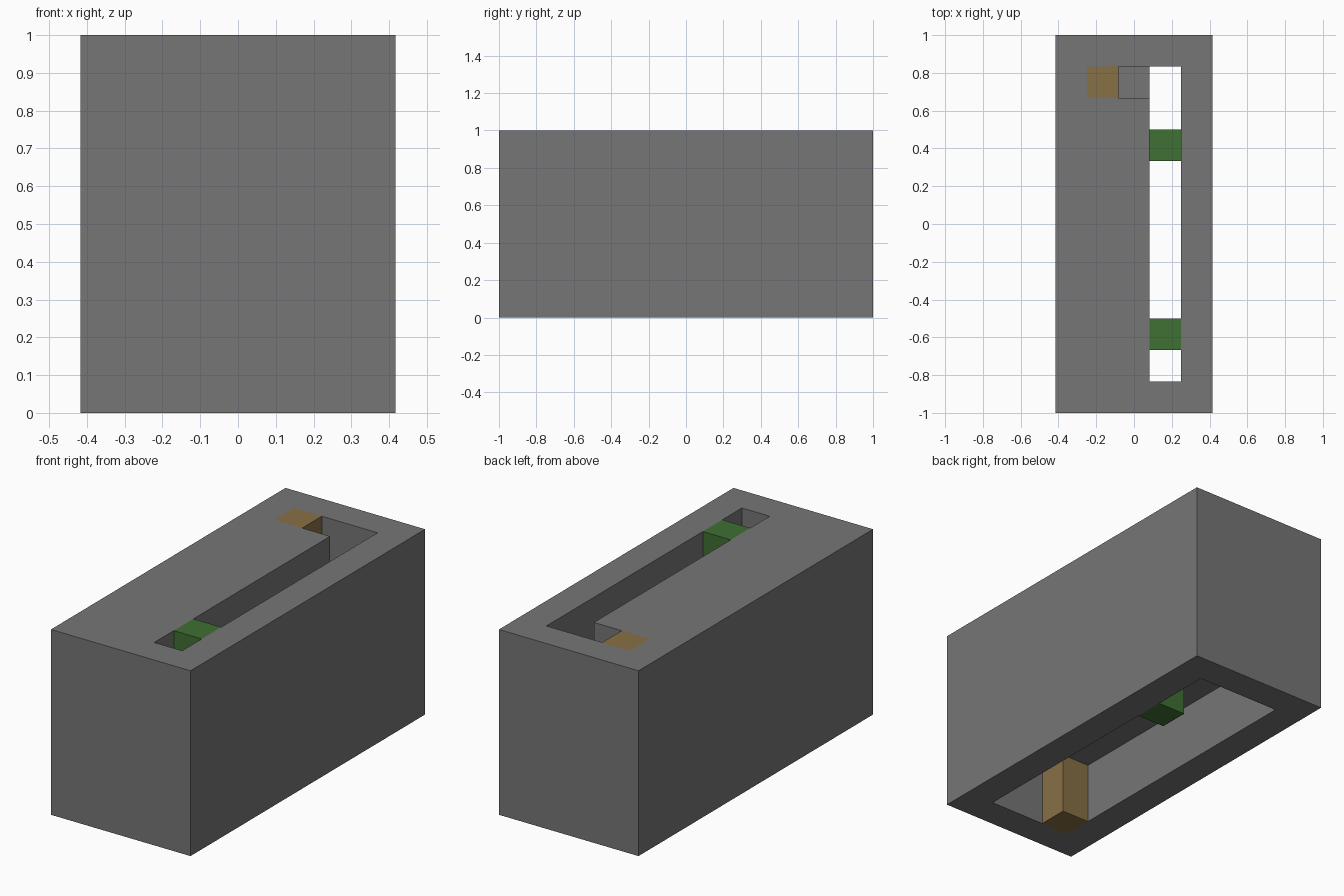
import bpy
import bmesh
from mathutils import Vector

U = 1 / 6  # one grid cell; the block is 5 x 12 x 6 cells

old = bpy.data.objects.get("Cube")
if old:
    bpy.data.objects.remove(old, do_unlink=True)


def material(name, rgb):
    mat = bpy.data.materials.new(name)
    mat.use_nodes = True
    mat.diffuse_color = (*rgb, 1)
    bsdf = next(n for n in mat.node_tree.nodes if n.type == 'BSDF_PRINCIPLED')
    bsdf.inputs["Base Color"].default_value = (*rgb, 1)
    bsdf.inputs["Roughness"].default_value = 0.9
    return mat


def box(name, low, high, mat=None):
    """Box between two corners given in cells."""
    low, high = Vector(low) * U, Vector(high) * U
    bm = bmesh.new()
    bmesh.ops.create_cube(bm, size=1)
    bmesh.ops.scale(bm, vec=high - low, verts=bm.verts)
    bmesh.ops.translate(bm, vec=(low + high) / 2, verts=bm.verts)
    mesh = bpy.data.meshes.new(name)
    bm.to_mesh(mesh)
    bm.free()
    if mat:
        mesh.materials.append(mat)
    obj = bpy.data.objects.new(name, mesh)
    bpy.context.scene.collection.objects.link(obj)
    return obj


def carve(target, name, low, high):
    """Cut a box-shaped hollow out of the target."""
    cutter = box(name, low, high)
    cutter.hide_render = True
    cutter.hide_set(True)
    mod = target.modifiers.new(name, 'BOOLEAN')
    mod.operation = 'DIFFERENCE'
    mod.solver = 'EXACT'
    mod.object = cutter
    bpy.context.view_layer.update()
    carved = bpy.data.meshes.new_from_object(
        target.evaluated_get(bpy.context.evaluated_depsgraph_get()))
    target.modifiers.clear()
    target.data = carved
    bpy.data.objects.remove(cutter, do_unlink=True)


grey = material("stone_grey", (0.18, 0.18, 0.18))
green = material("moss_green", (0.05, 0.16, 0.033))
ochre = material("ochre_brown", (0.245, 0.16, 0.06))

# Hollow housing: open lower chamber, long slot, side pocket at the back
housing = box("housing", (-2.5, -6, 0), (2.5, 6, 6), grey)
carve(housing, "lower_chamber", (-1.5, -5, -1), (1.5, 5, 2))
carve(housing, "long_slot", (0.5, -5, 1), (1.5, 5, 7))
carve(housing, "side_pocket", (-1.5, 4, 4), (1, 5, 7))

# Green blocks bridging the slot, one high and one low
box("upper_green_block", (0.5, -4, 4), (1.5, -3, 6), green)
box("lower_green_block", (0.5, 2, 0), (1.5, 3, 2), green)

# Ochre posts at the ends of the pocket and the chamber
box("upper_ochre_post", (-1.5, 4, 4), (-0.5, 5, 6), ochre)
box("lower_ochre_post", (-1.5, -5, 0), (-0.5, -4, 2), ochre)
